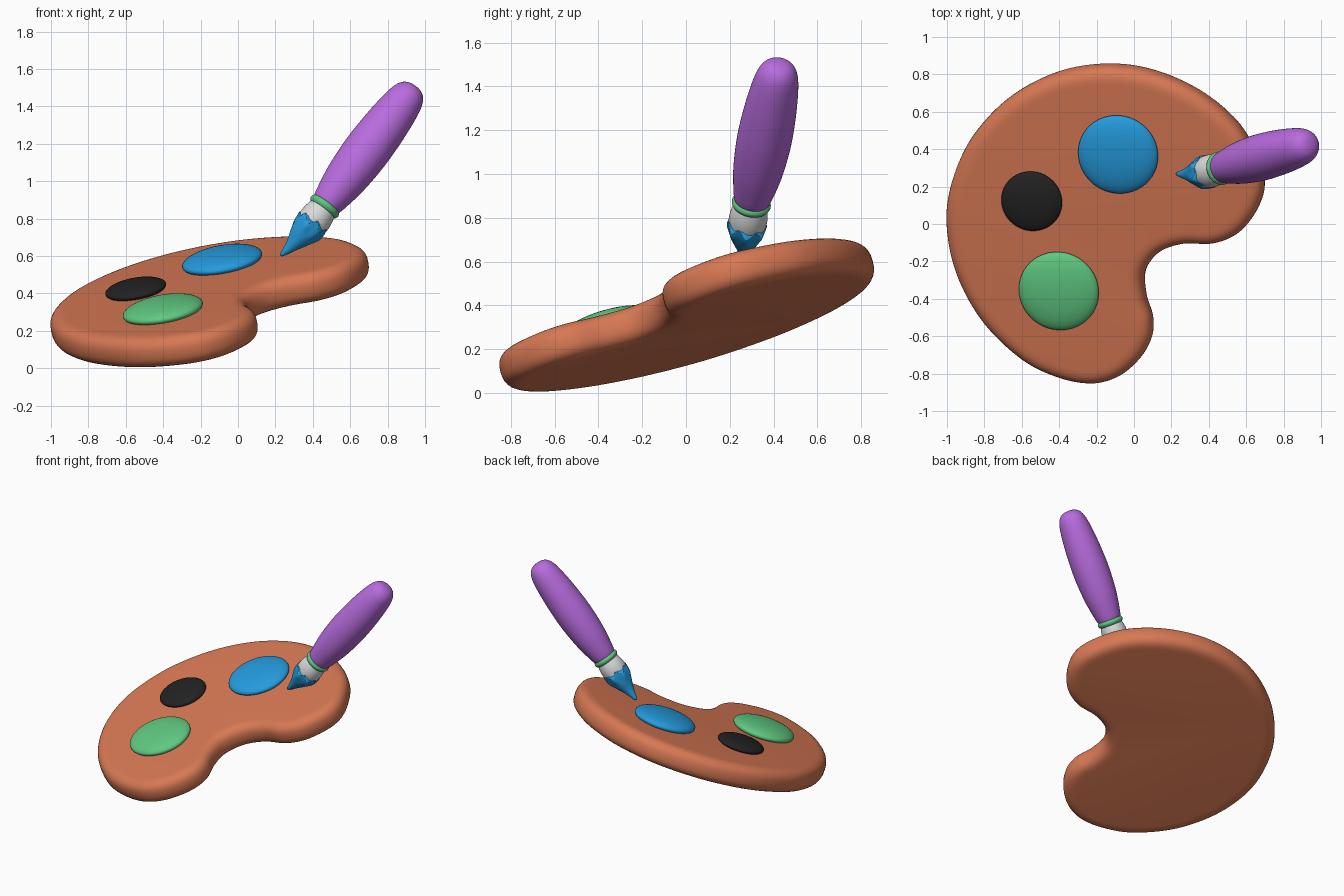
import bpy, bmesh, math
from mathutils import Vector, Matrix

if "Cube" in bpy.data.objects:
    bpy.data.objects.remove(bpy.data.objects["Cube"])


def material(name, rgb):
    m = bpy.data.materials.new(name)
    m.diffuse_color = (*rgb, 1)
    m.use_nodes = True
    m.node_tree.nodes["Principled BSDF"].inputs["Base Color"].default_value = m.diffuse_color
    return m


WOOD = material("terracotta wood", (0.68, 0.19, 0.088))
PURPLE = material("purple", (0.48, 0.15, 0.73))
BLUE = material("blue", (0.018, 0.33, 0.73))
GREEN = material("green", (0.115, 0.58, 0.22))
BLACK = material("black", (0.016, 0.016, 0.016))
WHITE = material("light grey", (0.70, 0.70, 0.70))


def finish(name, bm, mat):
    bmesh.ops.recalc_face_normals(bm, faces=bm.faces)
    for f in bm.faces:
        f.smooth = True
    me = bpy.data.meshes.new(name)
    bm.to_mesh(me)
    bm.free()
    me.materials.append(mat)
    ob = bpy.data.objects.new(name, me)
    bpy.context.collection.objects.link(ob)
    return ob


def skin(name, rings, mat):
    """Closed surface through a list of equal-length point rings."""
    bm = bmesh.new()
    vr = [[bm.verts.new(p) for p in r] for r in rings]
    n = len(vr[0])
    for a, b in zip(vr, vr[1:]):
        for i in range(n):
            j = (i + 1) % n
            bm.faces.new((a[i], a[j], b[j], b[i]))
    bm.faces.new(vr[0])
    bm.faces.new(vr[-1])
    return finish(name, bm, mat)


def spline(pts, steps, closed):
    """Catmull-Rom curve through 2D points."""
    n = len(pts)
    get = (lambda i: Vector(pts[i % n])) if closed else (lambda i: Vector(pts[max(0, min(n - 1, i))]))
    out = []
    for i in range(n if closed else n - 1):
        p0, p1, p2, p3 = (get(i + k) for k in (-1, 0, 1, 2))
        for s in range(steps):
            t = s / steps
            out.append(0.5 * (2 * p1 + (p2 - p0) * t + (2 * p0 - 5 * p1 + 4 * p2 - p3) * t * t
                              + (3 * p1 - p0 - 3 * p2 + p3) * t ** 3))
    if not closed:
        out.append(get(n - 1))
    return out


# Tilted plane through the middle of the palette
MID, SX, SY = 0.379, 0.18, 0.285
NORMAL = Vector((-SX, -SY, 1)).normalized()


def on_plane(x, y):
    return Vector((x, y, MID + SX * x + SY * y))


# Palette: kidney outline with a rounded edge
outline = spline([
    (-1, 0.02), (-0.965, 0.25), (-0.855, 0.48), (-0.66, 0.68), (-0.41, 0.81), (-0.15, 0.853),
    (0.1, 0.82), (0.35, 0.71), (0.55, 0.545), (0.66, 0.36), (0.697, 0.21), (0.66, 0.08),
    (0.565, -0.04), (0.43, -0.098), (0.27, -0.1), (0.14, -0.145), (0.062, -0.25), (0.065, -0.38),
    (0.1, -0.5), (0.093, -0.61), (0.03, -0.72), (-0.08, -0.81), (-0.22, -0.847), (-0.4, -0.815),
    (-0.6, -0.715), (-0.81, -0.51), (-0.95, -0.25)], 8, True)
inward = []
for i in range(len(outline)):
    t = outline[(i + 1) % len(outline)] - outline[i - 1]
    d = Vector((t.y, -t.x)).normalized()          # outline runs clockwise
    inward.append(Vector((d.x, d.y, SX * d.x + SY * d.y)).normalized())
HALF, ROUND = 0.086, 0.09
rings = []
for k in range(17):
    a = -math.pi / 2 + math.pi * k / 16
    s, c = math.sin(a), max(0.0, math.cos(a))
    h = HALF * math.copysign(abs(s) ** 0.8, s)
    d = ROUND * (1 - c ** 0.8)
    rings.append([on_plane(*p) + v * d + NORMAL * h for p, v in zip(outline, inward)])
skin("palette", rings, WOOD)

# Paint blobs: flattened spheres resting in the top surface
tilt = NORMAL.to_track_quat('Z', 'Y').to_matrix().to_4x4()
for name, x, y, r, mat in (("blue_paint", -0.085, 0.372, 0.217, BLUE),
                           ("black_paint", -0.547, 0.122, 0.165, BLACK),
                           ("green_paint", -0.402, -0.358, 0.217, GREEN)):
    bm = bmesh.new()
    bmesh.ops.create_uvsphere(bm, u_segments=48, v_segments=24, radius=r)
    bm.transform(Matrix.Translation(on_plane(x, y) + Vector((0, 0, 0.109)))
                 @ tilt @ Matrix.Diagonal((1, 1, 0.26, 1)))
    finish(name, bm, mat)

# Brush: parts turned around one leaning axis, measured from the ring
RING = Vector((0.4625, 0.298, 0.864))
AXIS = Vector((0.594, 0.161, 0.788)).normalized()
SIDE = AXIS.cross(Vector((0, 1, 0))).normalized()
UP = AXIS.cross(SIDE)
BEND = Vector((-0.022, 0.028, 0.02))              # slight curl of the bristle tip


def brush_point(t, r, ang):
    curl = BEND * (min(0.0, t + 0.1) / 0.26) ** 2
    return RING + AXIS * t + curl + (SIDE * math.cos(ang) + UP * math.sin(ang)) * r


def turned(name, profile, mat, jag=0.0, steps=5, seg=56):
    pts = spline(profile, steps, False)
    t0, t1 = pts[0].x, pts[-1].x
    rows = []
    for p in pts:
        fade = max(0.0, 1 - abs(p.x - t0) / 0.09)  # jagged edge fades along the part
        rows.append([brush_point(p.x + jag * fade * math.cos(7 * a), max(p.y, 0.0005), a)
                     for a in (2 * math.pi * i / seg for i in range(seg))])
    return skin(name, rows, mat)


turned("brush_handle", [(0.0, 0.06), (0.015, 0.08), (0.08, 0.096), (0.2, 0.115), (0.36, 0.125),
                        (0.52, 0.121), (0.66, 0.109), (0.745, 0.094), (0.79, 0.072),
                        (0.812, 0.04), (0.818, 0.0)], PURPLE)
turned("brush_ring", [(-0.02, 0.066), (-0.018, 0.08), (0.0, 0.09), (0.018, 0.082), (0.02, 0.066)], GREEN)
turned("brush_ferrule", [(0.0, 0.07), (-0.03, 0.08), (-0.07, 0.087), (-0.11, 0.087),
                         (-0.15, 0.08), (-0.19, 0.06)], WHITE)
turned("brush_bristles", [(-0.12, 0.0915), (-0.15, 0.087), (-0.18, 0.077), (-0.215, 0.063),
                          (-0.25, 0.047), (-0.29, 0.031), (-0.33, 0.018), (-0.353, 0.009),
                          (-0.36, 0.0)], BLUE, jag=0.022)
